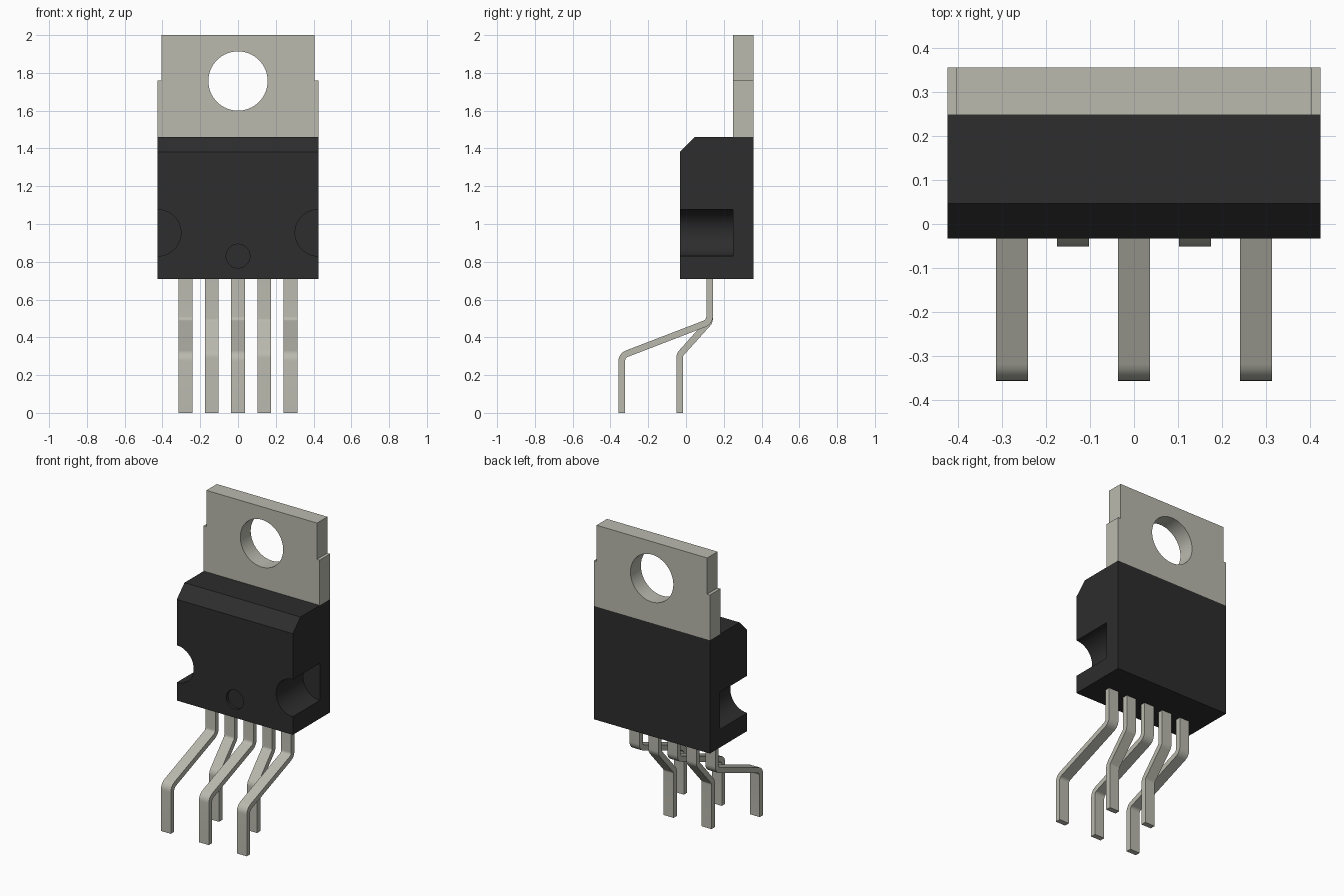
import bpy, bmesh, math
from mathutils import Vector

cube = bpy.data.objects.get("Cube")
if cube:
    bpy.data.objects.remove(cube)


def material(name, rgb):
    m = bpy.data.materials.new(name)
    m.use_nodes = True
    m.diffuse_color = (*rgb, 1)
    m.node_tree.nodes["Principled BSDF"].inputs["Base Color"].default_value = (*rgb, 1)
    return m


metal = material("tinned metal", (0.49, 0.49, 0.43))
plastic = material("black plastic", (0.026, 0.026, 0.026))


def prism(name, outline, direction, mat):
    """Extrude a closed outline of 3D points along a direction."""
    bm = bmesh.new()
    face = bm.faces.new([bm.verts.new(p) for p in outline])
    new = bmesh.ops.extrude_face_region(bm, geom=[face])["geom"]
    bmesh.ops.translate(bm, vec=direction, verts=[v for v in new if isinstance(v, bmesh.types.BMVert)])
    bmesh.ops.recalc_face_normals(bm, faces=bm.faces)
    mesh = bpy.data.meshes.new(name)
    bm.to_mesh(mesh)
    bm.free()
    mesh.materials.append(mat)
    obj = bpy.data.objects.new(name, mesh)
    bpy.context.collection.objects.link(obj)
    return obj


def activate(obj):
    bpy.ops.object.select_all(action="DESELECT")
    obj.select_set(True)
    bpy.context.view_layer.objects.active = obj


def smooth(obj):
    activate(obj)
    bpy.ops.object.shade_smooth_by_angle(angle=math.radians(30))


def drill(obj, x, z, radius, y0, y1):
    """Cut a round hole running along y."""
    ring = [(x + radius * math.cos(a), y0, z + radius * math.sin(a))
            for a in (math.tau * i / 64 for i in range(64))]
    cutter = prism("hole_cutter", ring, (0, y1 - y0, 0), obj.data.materials[0])
    cutter.hide_render = True
    mod = obj.modifiers.new("hole", "BOOLEAN")
    mod.operation, mod.solver, mod.object = "DIFFERENCE", "EXACT", cutter
    activate(obj)
    bpy.ops.object.modifier_apply(modifier=mod.name)
    bpy.data.objects.remove(cutter)


W, FRONT, BACK = 0.425, -0.033, 0.357
BOTTOM, TOP = 0.71, 1.46

# Moulded body with chamfered top front edge, side notches and a round dimple
side = [(FRONT, BOTTOM), (BACK, BOTTOM), (BACK, TOP), (0.047, TOP), (FRONT, 1.38)]
body = prism("body", [(-W, y, z) for y, z in side], (2 * W, 0, 0), plastic)
for s in (-1, 1):
    drill(body, s * W, 0.953, 0.123, FRONT - 0.1, 0.25)
drill(body, 0, 0.83, 0.063, FRONT - 0.1, FRONT + 0.02)
smooth(body)

# Stepped mounting tab with a screw hole
half = [(W, TOP), (W, 1.76), (0.405, 1.76), (0.405, 2.0)]
outline = half + [(-x, z) for x, z in reversed(half)]
tab = prism("mounting_tab", [(x, 0.248, z) for x, z in outline], (0, BACK - 0.248, 0), metal)
drill(tab, 0, 1.757, 0.157, 0.1, 0.5)
smooth(tab)


def fillet(path, radius, steps=6):
    """Replace inner corners with arcs; return points paired with side normals."""
    pts = [Vector(p) for p in path]
    out = [(pts[0], (pts[1] - pts[0]).normalized())]
    for a, b, c in zip(pts, pts[1:], pts[2:]):
        d0, d1 = (b - a).normalized(), (c - b).normalized()
        turn = d0.angle_signed(d1)
        reach = radius * math.tan(abs(turn) / 2)
        start = b - d0 * reach
        inward = Vector((-d0.y, d0.x))
        if inward.dot(d1) < 0:
            inward.negate()
        centre = start + inward * radius
        for i in range(steps + 1):
            t = abs(turn) * i / steps
            tangent = d0 * math.cos(t) + inward * math.sin(t)
            point = centre + (d0 * math.sin(t) - inward * math.cos(t)) * radius
            out.append((point, tangent))
    out.append((pts[-1], (pts[-1] - pts[-2]).normalized()))
    return [(p, Vector((-d.y, d.x))) for p, d in out]


# Five bent leads, alternating between a long and a short forward bend
THICK, WIDTH, PITCH = 0.035, 0.073, 0.139
long_path = [(0.125, BOTTOM + 0.02), (0.125, 0.482), (-0.34, 0.303), (-0.34, 0)]
short_path = [(0.125, BOTTOM + 0.02), (0.125, 0.484), (-0.034, 0.307), (-0.034, 0)]
for i in range(5):
    line = fillet(short_path if i % 2 else long_path, 0.042)
    edge = [p + n * THICK / 2 for p, n in line] + [p - n * THICK / 2 for p, n in reversed(line)]
    x = (i - 2) * PITCH - WIDTH / 2
    smooth(prism(f"lead_{i + 1}", [(x, p.x, p.y) for p in edge], (WIDTH, 0, 0), metal))
